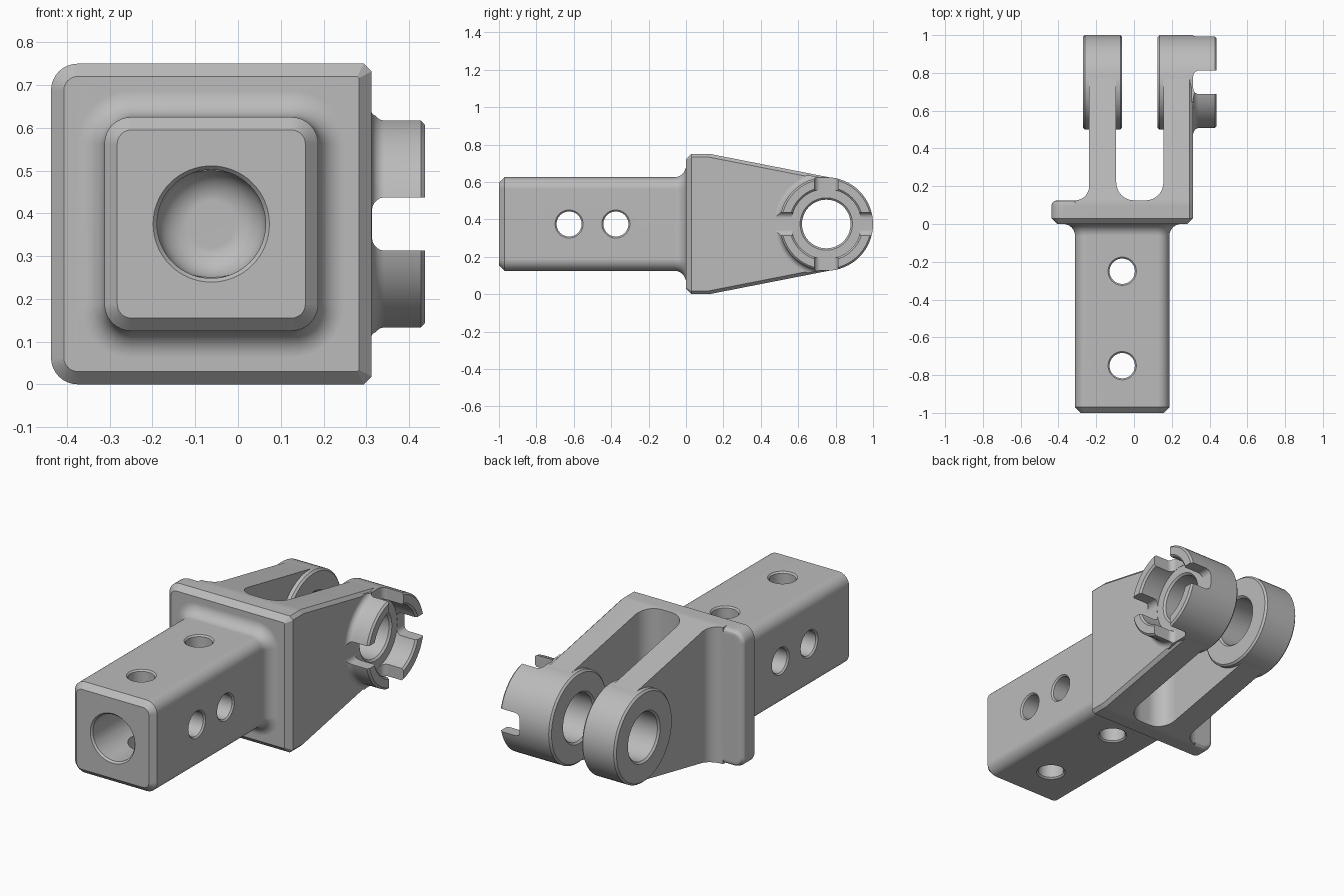
import bpy
import bmesh
from math import cos, sin, radians, pi
from mathutils import Vector

if "Cube" in bpy.data.objects:
    bpy.data.objects.remove(bpy.data.objects["Cube"])

# One bare metal colour
metal = bpy.data.materials.new("grey_metal")
metal.use_nodes = True
grey = (0.5, 0.5, 0.5, 1)
metal.diffuse_color = grey
metal.node_tree.nodes["Principled BSDF"].inputs["Base Color"].default_value = grey

MID_X, MID_Z, PIN_Y = -0.0625, 0.375, 0.75


def loft(name, rings):
    """Solid skin over equal-length rings of points, capped at both ends."""
    bm = bmesh.new()
    rows = [[bm.verts.new(p) for p in ring] for ring in rings]
    n = len(rows[0])
    for a, b in zip(rows, rows[1:]):
        for i in range(n):
            j = (i + 1) % n
            bm.faces.new((a[i], a[j], b[j], b[i]))
    bm.faces.new(rows[0])
    bm.faces.new(rows[-1])
    bmesh.ops.recalc_face_normals(bm, faces=bm.faces)
    mesh = bpy.data.meshes.new(name)
    bm.to_mesh(mesh)
    bm.free()
    mesh.materials.append(metal)
    obj = bpy.data.objects.new(name, mesh)
    bpy.context.collection.objects.link(obj)
    return obj


def lathe(name, profile, axis, centre, segments=64):
    """Round solid from (position, radius) pairs along a main axis."""
    def point(t, r, k):
        a = 2 * pi * k / segments
        p = [r * cos(a), r * sin(a)]
        p.insert("xyz".index(axis), t)
        return Vector(p) + Vector(centre)
    return loft(name, [[point(t, r, k) for k in range(segments)] for t, r in profile])


def arc(cx, cy, r, start, end, steps=8):
    angles = [radians(start + (end - start) * i / steps) for i in range(steps + 1)]
    return [(cx + r * cos(a), cy + r * sin(a)) for a in angles]


def combine(target, tool, operation):
    mod = target.modifiers.new("combine", 'BOOLEAN')
    mod.object, mod.operation, mod.solver = tool, operation, 'EXACT'
    bpy.ops.object.select_all(action='DESELECT')
    bpy.context.view_layer.objects.active = target
    target.select_set(True)
    bpy.ops.object.modifier_apply(modifier=mod.name)
    bpy.data.objects.remove(tool)


def rounded_rect(y, x0, x1, z0, z1, grow, r_left, r_right, right_steps):
    """Rectangle across y, grown outwards, with its own radius on each side."""
    x0, x1, z0, z1 = x0 - grow, x1 + grow, z0 - grow, z1 + grow
    a, b = max(r_left + grow, 0.01), max(r_right + grow, 0.004)
    pts = (arc(x1 - b, z1 - b, b, 0, 90, right_steps) + arc(x0 + a, z1 - a, a, 90, 180)
           + arc(x0 + a, z0 + a, a, 180, 270) + arc(x1 - b, z0 + b, b, 270, 360, right_steps))
    return [(x, y, z) for x, z in pts]


def side_ring(x, inset, radius=0.248):
    """Tapered side outline ending in a round nose."""
    low, high = inset, 0.75 - inset
    pts = [(-0.1, low), (0.125, low)]
    pts += arc(PIN_Y, MID_Z, radius - inset, -79.1, 79.1, 32)
    pts += [(0.125, high), (-0.1, high)]
    return [(x, y, z) for y, z in pts]


# Fork: two arms with a rounded slot, trimmed to the tapered outline
outline = [(-0.3125, 0.03), (0.3125, 0.03), (0.3125, 1.1), (0.156, 1.1)]
outline += arc(0.061, 0.22, 0.095, 0, -90)
outline += arc(0.001, 0.22, 0.095, 270, 180)
outline += [(-0.094, 1.1), (-0.2375, 1.1)]
outline += arc(-0.3125, 0.2, 0.075, 0, -90)
body = loft("clevis_body", [[(x, y, z) for x, y in outline] for z in (-0.1, 0.85)])
taper = loft("taper", [side_ring(-1, 0), side_ring(0.2945, 0), side_ring(0.3125, 0.018)])
combine(body, taper, 'INTERSECT')

# Flange plate
flange_steps = [(0, -0.03), (0.03, 0), (0.095, 0), (0.11, -0.004), (0.121, -0.015), (0.125, -0.03)]
flange = loft("flange", [rounded_rect(y, -0.4375, 0.3125, 0, 0.75, g, 0.0625, 0.018, 1)
                         for y, g in flange_steps])
combine(body, flange, 'UNION')

# Square shank flaring into the flange
shank_steps = [(-1, -0.03), (-0.97, 0)]
shank_steps += [(y, 0.0625 + g) for y, g in arc(-0.0625, 0, 0.0625, -90, 0)]
shank_steps += [(0.02, 0.0625)]
shank = loft("shank", [rounded_rect(y, -0.3125, 0.1875, 0.125, 0.625, g, 0.0625, 0.0625, 8)
                       for y, g in shank_steps])
combine(body, shank, 'UNION')

# Round bosses on both arms, the outer one long enough for the prongs
pin = (0, PIN_Y, MID_Z)
for name, start, end in (("left_boss", 0.125, 0.4375), ("right_boss", -0.27, -0.0625)):
    boss = lathe(name, [(start, 0.24), (start + 0.01, 0.25), (end - 0.01, 0.25), (end, 0.24)],
                 'x', pin)
    combine(body, boss, 'UNION')

# Fillet collar where the pronged ring meets the arm
collar_steps = [(0.29, 0.2), (0.29, 0.28)] + arc(0.3425, 0.28, 0.03, 180, 270, 5) + [(0.3425, 0.2)]
collar = lathe("collar", collar_steps, 'x', pin)
combine(collar, loft("collar_trim", [side_ring(0, 0.01), side_ring(0.5, 0.01)]), 'INTERSECT')
combine(body, collar, 'UNION')

# Pin bore with chamfered mouths and a wider recess inside the prongs
bore = lathe("pin_bore", [(-0.28, 0.15), (-0.26, 0.13), (-0.0725, 0.13), (-0.0625, 0.14),
                          (0.125, 0.14), (0.135, 0.13), (0.3025, 0.13), (0.3125, 0.14),
                          (0.3125, 0.1875), (0.4275, 0.1875), (0.45, 0.21)], 'x', pin)
combine(body, bore, 'DIFFERENCE')

# Crossed slots with rounded floors split the ring into four prongs
slot = [(0.5, 0.0625)] + arc(0.3435, 0.0325, 0.03, 90, 180, 5)
slot += [(x, -w) for x, w in reversed(slot)]
for upright in (False, True):
    rings = []
    for s in (-0.35, 0.35):
        rings.append([(x, PIN_Y + (w if upright else s), MID_Z + (s if upright else w))
                      for x, w in slot])
    combine(body, loft("prong_slot", rings), 'DIFFERENCE')

# Blind socket in the shank end, with a rounded bottom
socket = [(-1.01, 0.145), (-0.99, 0.127)] + arc(-0.2, 0.052, 0.075, 90, 2)
combine(body, lathe("socket", socket, 'y', (MID_X, 0, MID_Z)), 'DIFFERENCE')

# Cross holes through the shank
hole = [(-0.26, 0.085), (-0.242, 0.067), (0.242, 0.067), (0.26, 0.085)]
for axis, y in (('x', -0.625), ('x', -0.375), ('z', -0.75), ('z', -0.25)):
    combine(body, lathe("cross_hole", hole, axis, (MID_X, y, MID_Z), 48), 'DIFFERENCE')

# Smooth the curves, keep the machined edges crisp
bpy.ops.object.select_all(action='DESELECT')
body.select_set(True)
bpy.context.view_layer.objects.active = body
bpy.ops.object.shade_smooth_by_angle(angle=radians(28))
weighted = body.modifiers.new("weighted_normals", 'WEIGHTED_NORMAL')
weighted.keep_sharp = True
